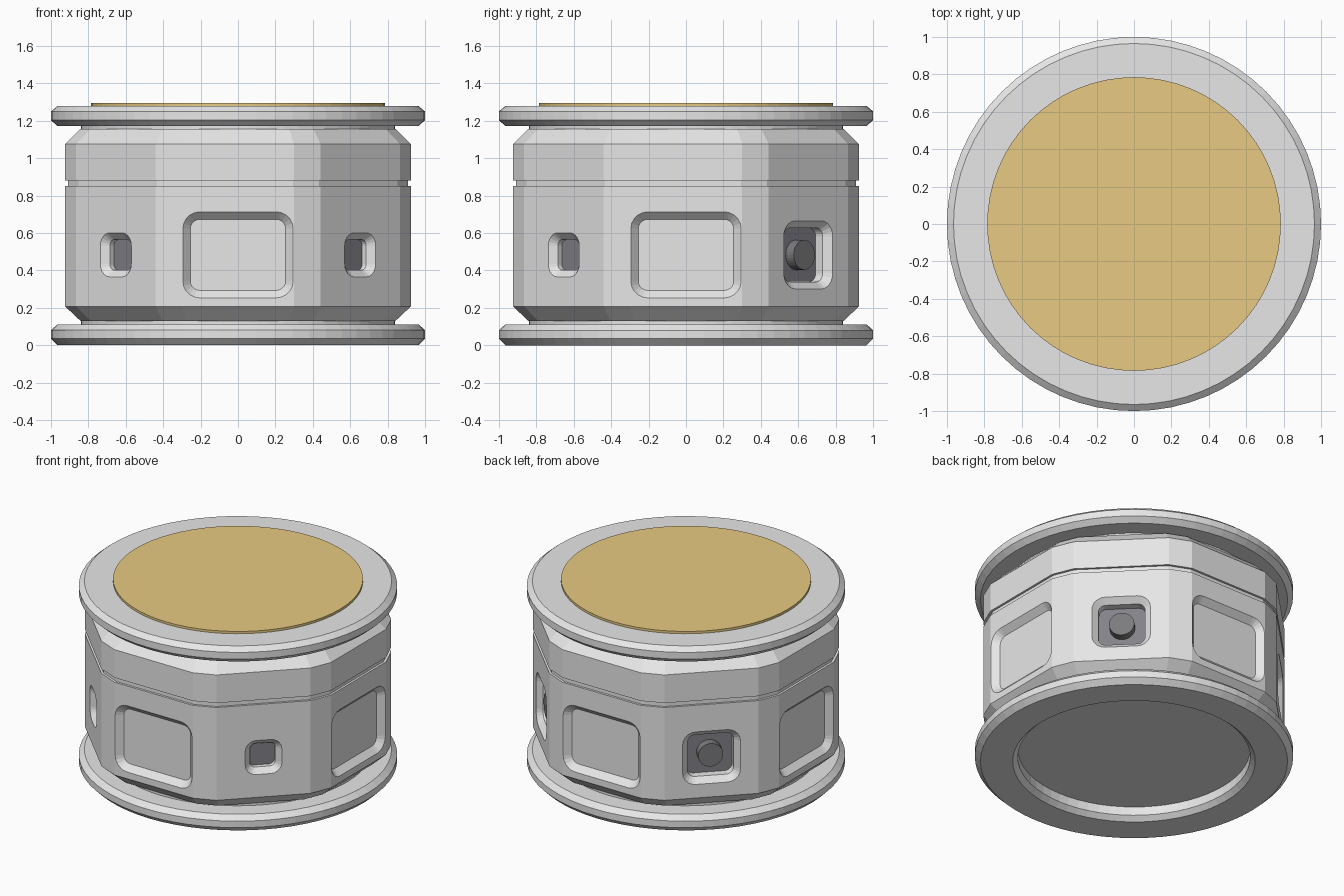
import bpy, bmesh, math
from mathutils import Vector

cube = bpy.data.objects.get("Cube")
if cube:
    bpy.data.objects.remove(cube, do_unlink=True)

APOTHEM = 0.924
MID_Z = 0.483


def material(name, rgb):
    m = bpy.data.materials.new(name)
    m.use_nodes = True
    m.diffuse_color = (*rgb, 1)
    m.node_tree.nodes["Principled BSDF"].inputs["Base Color"].default_value = (*rgb, 1)
    return m


GREY = material("light grey metal", (0.8, 0.8, 0.8))
GOLD = material("brushed gold", (0.8, 0.59, 0.225))
DARK = material("dark violet grey", (0.228, 0.222, 0.25))
KNOB = material("charcoal", (0.2, 0.2, 0.21))


def loft(bm, rings):
    """Bridge a stack of equal-length rings and cap both ends."""
    rows = [[bm.verts.new(p) for p in ring] for ring in rings]
    n = len(rows[0])
    for a, b in zip(rows, rows[1:]):
        for i in range(n):
            j = (i + 1) % n
            bm.faces.new((a[i], a[j], b[j], b[i]))
    bm.faces.new(rows[0][::-1])
    bm.faces.new(rows[-1])


def make(name, stacks, mat=None):
    bm = bmesh.new()
    for rings in stacks:
        loft(bm, rings)
    bmesh.ops.recalc_face_normals(bm, faces=bm.faces)
    me = bpy.data.meshes.new(name)
    bm.to_mesh(me)
    bm.free()
    ob = bpy.data.objects.new(name, me)
    bpy.context.collection.objects.link(ob)
    if mat:
        me.materials.append(mat)
    return ob


def circle(r, z, n=64):
    return [Vector((r * math.cos(2 * math.pi * i / n), r * math.sin(2 * math.pi * i / n), z))
            for i in range(n)]


def lathe(name, profile, mat):
    return make(name, [[circle(r, z) for r, z in profile]], mat)


def on_side(angle, depth, u, z):
    """Point on the body side facing the given angle, sunk by depth."""
    out = Vector((math.cos(angle), math.sin(angle), 0))
    along = Vector((-out.y, out.x, 0))
    return out * (APOTHEM - depth) + along * u + Vector((0, 0, z))


def rounded_rect(angle, depth, half_w, half_h, radius, inset):
    pts = []
    r = radius - inset
    for q, (sx, sz) in enumerate(((1, 1), (-1, 1), (-1, -1), (1, -1))):
        for s in range(6):
            a = math.radians(90 * q + 18 * s)
            u = sx * (half_w - radius) + r * math.cos(a)
            z = sz * (half_h - radius) + r * math.sin(a)
            pts.append(on_side(angle, depth, u, MID_Z + z))
    return pts


def pocket(angle, shape, chamfer, depth):
    """Closed cutter: 45 degree chamfer, then a straight wall to the floor."""
    steps = [(-0.015, -0.015), (chamfer, chamfer)]
    if depth > chamfer:
        steps.append((depth, chamfer))
    return [rounded_rect(angle, d, *shape, i) for d, i in steps]


# Flanges, necks and top disc
lathe("bottom_flange", [(0.73, 0.09), (0.73, 0.03), (0.762, 0), (0.965, 0),
                        (1, 0.035), (1, 0.08), (0.965, 0.112)], GREY)
lathe("top_flange", [(0.965, 1.171), (1, 1.203), (1, 1.25), (0.965, 1.279)], GREY)
lathe("bottom_neck", [(0.84, 0.1), (0.84, 0.15)], GREY)
lathe("top_neck", [(0.84, 1.14), (0.84, 1.19)], GREY)
lathe("top_disc", [(0.785, 1.27), (0.785, 1.295)], GOLD)


# Eight-sided body with cut corners and a groove
def body_ring(apothem, z):
    ring = []
    for k in range(8):
        for u in (-0.3, 0.3):
            s = u * apothem / APOTHEM
            ring.append(on_side(k * math.pi / 4, APOTHEM - apothem, s, z))
    return ring


body = make("body", [[body_ring(a, z) for a, z in (
    (0.842, 0.13), (0.924, 0.207), (0.924, 0.85), (0.909, 0.85),
    (0.909, 0.881), (0.924, 0.881), (0.924, 1.076), (0.842, 1.157))]], GREY)

# Recesses: wide panels on the straight sides, pockets on the diagonals
PANEL = (0.295, 0.23, 0.09)
SMALL = (0.117, 0.118, 0.07)
LARGE = (0.185, 0.182, 0.085)
small_depth, large_depth = 0.07, 0.095
cuts = [pocket(math.radians(a), PANEL, 0.04, 0.04) for a in (0, 90, 180, 270)]
cuts += [pocket(math.radians(a), SMALL, 0.036, small_depth) for a in (225, 315)]
cuts += [pocket(math.radians(a), LARGE, 0.038, large_depth) for a in (45, 135)]
cutter = make("recess_cutter", cuts)
cutter.hide_render = True
mod = body.modifiers.new("recesses", "BOOLEAN")
mod.operation = "DIFFERENCE"
mod.solver = "EXACT"
mod.object = cutter
bpy.context.view_layer.objects.active = body
bpy.ops.object.modifier_apply(modifier=mod.name)
bpy.data.objects.remove(cutter, do_unlink=True)


# Dark pocket floors
def floor_plate(name, angle, shape, chamfer, depth):
    make(name, [[rounded_rect(angle, d, *shape, chamfer + 0.001)
                 for d in (depth + 0.003, depth - 0.005)]], DARK)


for side, a in (("right", 225), ("left", 315)):
    floor_plate("front_" + side + "_pocket_floor", math.radians(a), SMALL, 0.036, small_depth)

# Back pockets each hold a round knob
for side, a in (("left", 45), ("right", 135)):
    ang = math.radians(a)
    floor_plate("back_" + side + "_pocket_floor", ang, LARGE, 0.038, large_depth)
    rings = [[on_side(ang, d, p.x, MID_Z + p.y) for p in circle(0.08, 0, 32)]
             for d in (large_depth, 0.03)]
    make("back_" + side + "_knob", [rings], KNOB)
